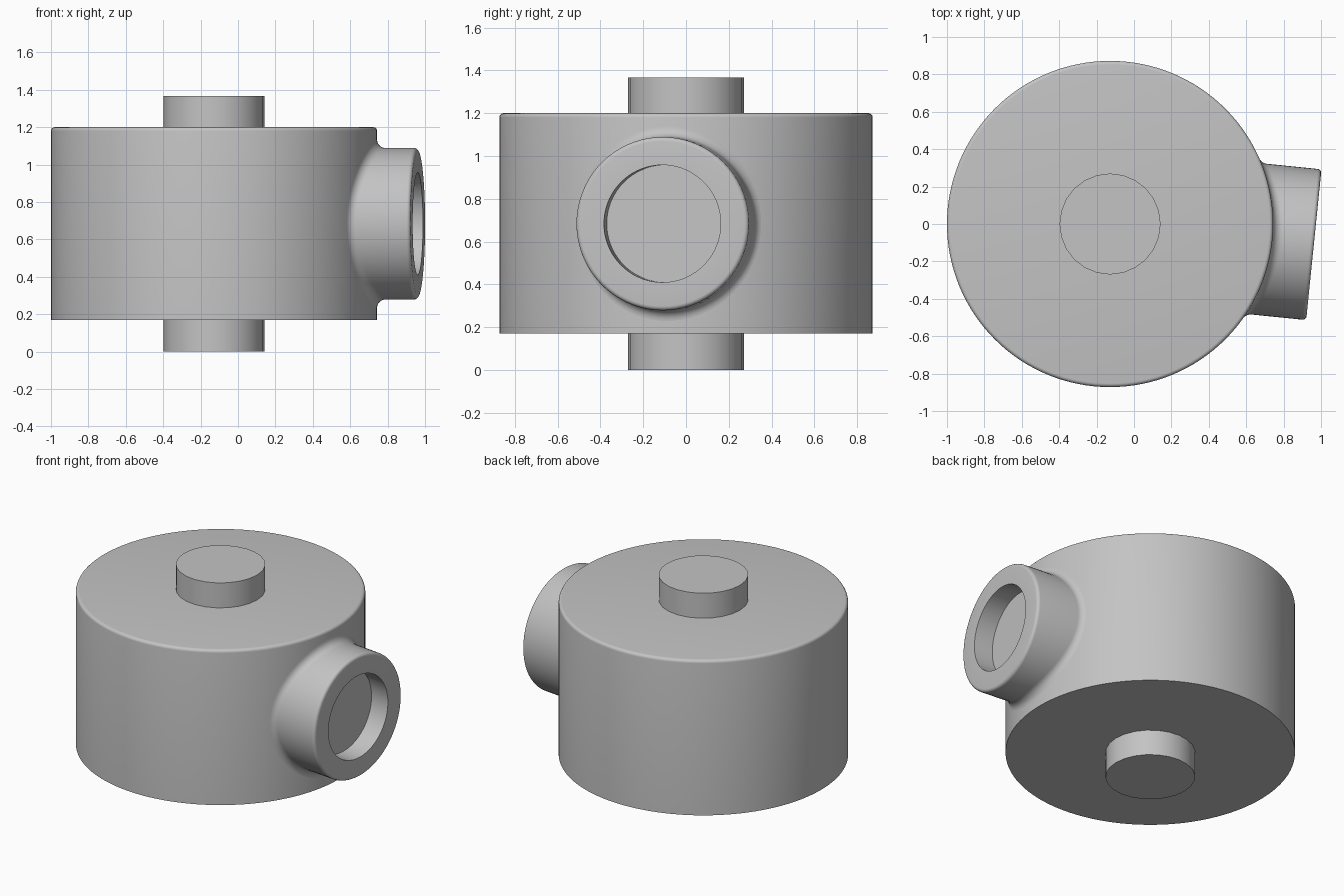
import bpy
import bmesh
from math import sin, cos, pi, radians, sqrt
from mathutils import Vector, Matrix

cube = bpy.data.objects.get("Cube")
if cube:
    bpy.data.objects.remove(cube, do_unlink=True)

CENTRE_X = -0.128
MID_Z = 0.684
BODY_R = 0.872
PORT_R = 0.405
HOLE_R = 0.274
FILLET = 0.05
EDGE = 0.02
PORT_END = 1.095
HOLE_DEPTH = 0.13

grey = bpy.data.materials.new("plain grey")
grey.use_nodes = True
colour = (0.55, 0.55, 0.55, 1)
grey.diffuse_color = colour
grey.node_tree.nodes["Principled BSDF"].inputs["Base Color"].default_value = colour


def loft(name, rings, matrix, cap_start=True):
    """Join closed rings of points with quads and cap the ends."""
    bm = bmesh.new()
    loops = [[bm.verts.new(p) for p in ring] for ring in rings]
    n = len(loops[0])
    for a, b in zip(loops, loops[1:]):
        for i in range(n):
            j = (i + 1) % n
            bm.faces.new((a[i], a[j], b[j], b[i]))
    if cap_start:
        bm.faces.new(loops[0][::-1])
    bm.faces.new(loops[-1])
    mesh = bpy.data.meshes.new(name)
    bm.to_mesh(mesh)
    bm.free()
    mesh.materials.append(grey)
    obj = bpy.data.objects.new(name, mesh)
    obj.matrix_world = matrix
    bpy.context.collection.objects.link(obj)
    bpy.ops.object.select_all(action='DESELECT')
    obj.select_set(True)
    bpy.context.view_layer.objects.active = obj
    bpy.ops.object.shade_smooth_by_angle(angle=radians(35))
    return obj


def circle(radius, z, sides):
    return [(radius * cos(2 * pi * i / sides), radius * sin(2 * pi * i / sides), z)
            for i in range(sides)]


def rounded_edge(radius, end, steps=5):
    """Radius and height pairs round an outer edge."""
    return [(radius - EDGE + EDGE * cos(pi / 2 * k / steps),
             end - EDGE + EDGE * sin(pi / 2 * k / steps)) for k in range(steps + 1)]


upright = Matrix.Translation((CENTRE_X, 0, 0))

# Drum with a rounded top edge
profile = [(BODY_R, 0.17)] + rounded_edge(BODY_R, 1.2)
loft("drum_body", [circle(r, z, 128) for r, z in profile], upright)

# Shaft ends above and below the drum
for name, low, high in (("top_shaft", 1.19, 1.366), ("bottom_shaft", 0, 0.18)):
    loft(name, [circle(0.27, z, 24) for z in (low, high)], upright)

# Side port: local x points outward, y sideways, z up
SIDES = 72


def port_ring(radius, x):
    return [(x, radius * cos(2 * pi * i / SIDES), radius * sin(2 * pi * i / SIDES))
            for i in range(SIDES)]


def fillet_point(angle, t):
    """Point on the rolling-ball blend between drum and port."""
    y = (PORT_R + FILLET) * cos(angle)
    z = (PORT_R + FILLET) * sin(angle)
    ball = Vector((sqrt((BODY_R + FILLET) ** 2 - y * y), y, z))
    to_drum = Vector((-ball.x, -ball.y, 0)).normalized()
    to_port = Vector((0, -cos(angle), -sin(angle)))
    return ball + to_drum.slerp(to_port, t) * FILLET


STEPS = 8
rings = [[fillet_point(2 * pi * i / SIDES, k / STEPS) for i in range(SIDES)]
         for k in range(STEPS + 1)]
rings += [port_ring(r, x) for r, x in rounded_edge(PORT_R, PORT_END)]
rings += [port_ring(HOLE_R, PORT_END), port_ring(HOLE_R, PORT_END - HOLE_DEPTH)]
turned = Matrix.Translation((CENTRE_X, 0, MID_Z)) @ Matrix.Rotation(radians(-5.8), 4, 'Z')
loft("side_port", rings, turned, cap_start=False)
